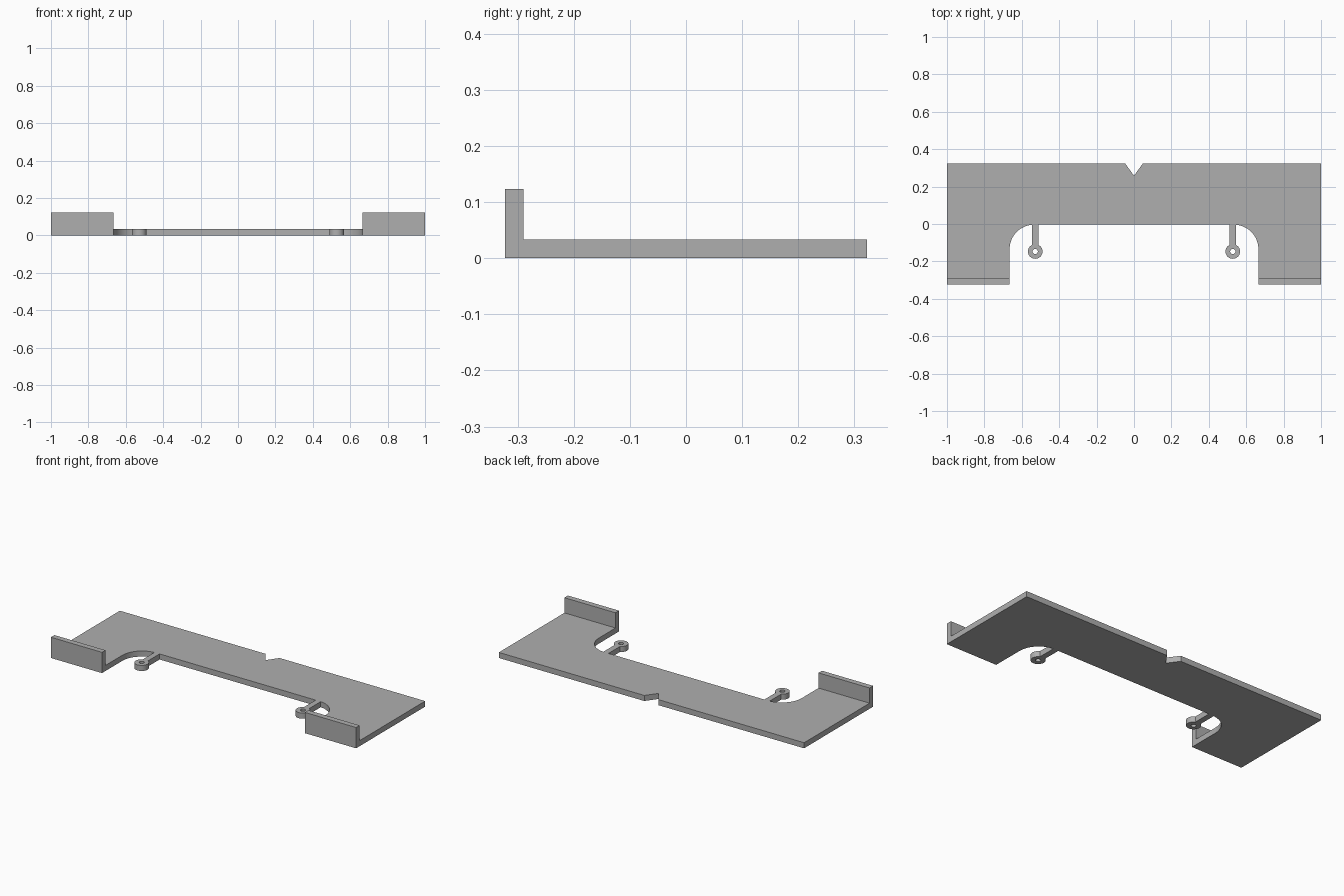
import bpy, bmesh
from math import sin, cos, pi, asin

cube = bpy.data.objects.get("Cube")
if cube:
    bpy.data.objects.remove(cube)

grey = bpy.data.materials.new("plain grey")
grey.use_nodes = True
colour = (0.43, 0.43, 0.43, 1)
grey.diffuse_color = colour
grey.node_tree.nodes["Principled BSDF"].inputs["Base Color"].default_value = colour

BACK, FRONT = 0.323, -0.323
THICK, LIP_TOP, LIP_BACK = 0.033, 0.123, -0.29
INNER_X, EDGE_Y, FILLET = 0.665, -0.004, 0.13


def arc(cx, cy, r, start, end, steps):
    return [(cx + r * cos(start + (end - start) * i / steps),
             cy + r * sin(start + (end - start) * i / steps))
            for i in range(steps + 1)]


def slab(name, loops, z, height, mirror=False):
    """Flat outline, with optional holes, thickened upwards."""
    bm = bmesh.new()
    for loop in loops:
        verts = [bm.verts.new((x, y, z)) for x, y in loop]
        for a, b in zip(verts, verts[1:] + verts[:1]):
            bm.edges.new((a, b))
    bmesh.ops.triangle_fill(bm, use_beauty=True, edges=bm.edges[:], normal=(0, 0, 1))
    bm.normal_update()
    for face in bm.faces:
        if face.normal.z < 0:
            face.normal_flip()
    bmesh.ops.dissolve_limit(bm, angle_limit=0.01, verts=bm.verts[:], edges=bm.edges[:])
    mesh = bpy.data.meshes.new(name)
    bm.to_mesh(mesh)
    bm.free()
    mesh.materials.append(grey)
    obj = bpy.data.objects.new(name, mesh)
    bpy.context.collection.objects.link(obj)
    solid = obj.modifiers.new("thickness", "SOLIDIFY")
    solid.thickness, solid.offset = height, 1
    if mirror:
        obj.modifiers.new("both sides", "MIRROR")
    bpy.context.view_layer.objects.active = obj
    for mod in list(obj.modifiers):
        bpy.ops.object.modifier_apply(modifier=mod.name)
    bpy.ops.object.select_all(action="DESELECT")
    obj.select_set(True)
    bpy.ops.object.shade_smooth_by_angle(angle=pi / 6)
    return obj


# Base plate: rounded inner corners at the front, V notch at the back
half = [(0.047, BACK), (1, BACK), (1, FRONT), (INNER_X, FRONT)]
half += arc(INNER_X - FILLET, EDGE_Y - FILLET, FILLET, 0, pi / 2, 16)
outline = [(0, 0.258)] + half + [(-x, y) for x, y in reversed(half)]
slab("base_plate", [outline], 0, THICK)

# Upright lips along the front edges
lip = [(INNER_X, FRONT), (1, FRONT), (1, LIP_BACK), (INNER_X, LIP_BACK)]
slab("front_lip", [lip], THICK, LIP_TOP - THICK, mirror=True)

# Eyelets on short stems
EYE_X, EYE_Y, EYE_R, STEM = 0.528, -0.147, 0.039, 0.017
spread = asin(STEM / EYE_R)
ring = arc(EYE_X, EYE_Y, EYE_R, pi / 2 + spread, 5 * pi / 2 - spread, 32)
ring += [(EYE_X + STEM, EDGE_Y), (EYE_X - STEM, EDGE_Y)]
hole = arc(EYE_X, EYE_Y, 0.014, 0, 2 * pi, 24)[:-1]
slab("eyelet", [ring, hole], 0, THICK, mirror=True)
